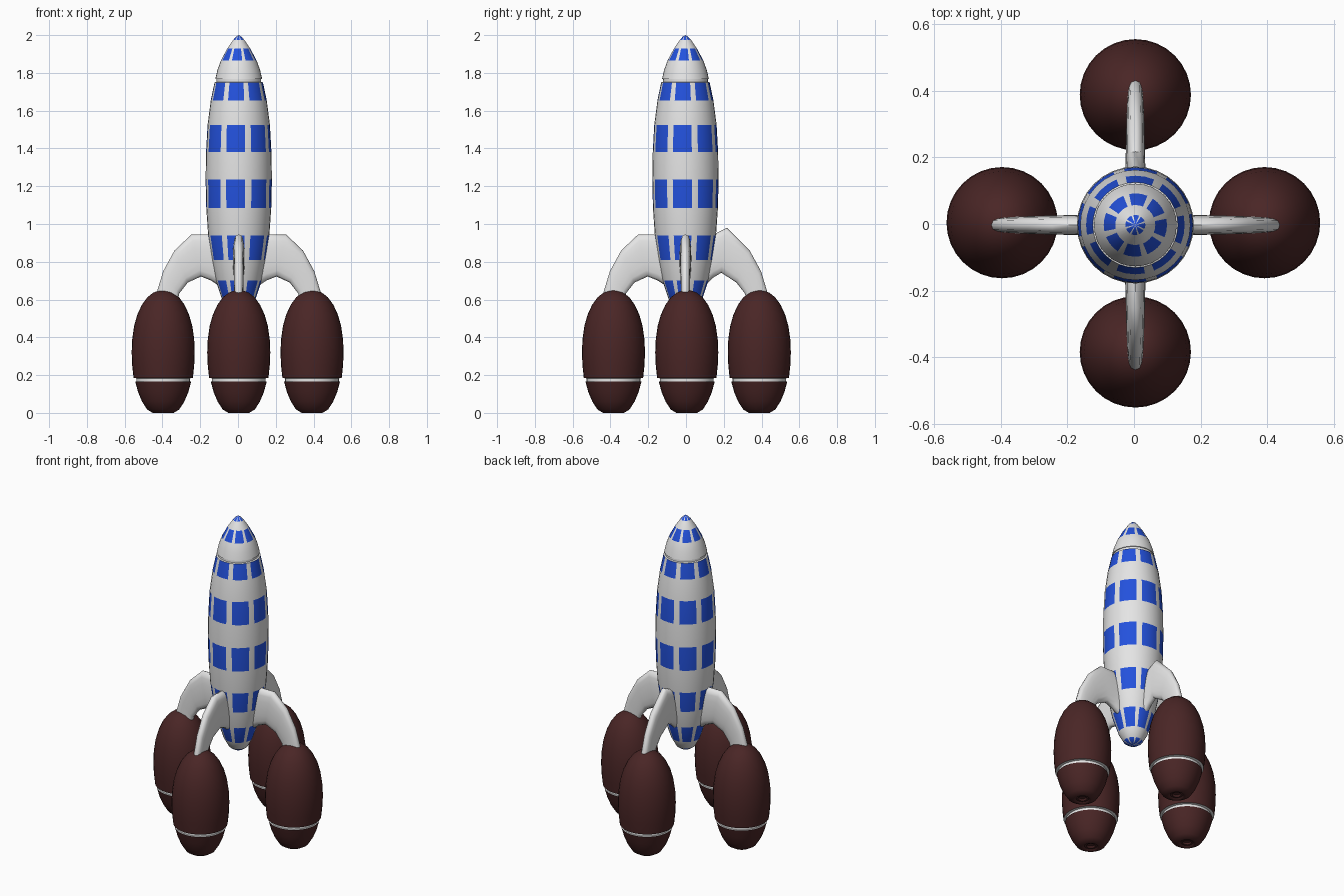
import bpy, bmesh, math

if "Cube" in bpy.data.objects:
    bpy.data.objects.remove(bpy.data.objects["Cube"])


def material(name, rgb):
    m = bpy.data.materials.new(name)
    m.diffuse_color = (*rgb, 1)
    m.use_nodes = True
    m.node_tree.nodes["Principled BSDF"].inputs["Base Color"].default_value = m.diffuse_color
    return m


WHITE = material("white", (0.78, 0.78, 0.78))
BLUE = material("blue", (0.017, 0.083, 0.72))
BROWN = material("dark brown", (0.068, 0.019, 0.019))
SEG = 32


def finish(name, bm, mats, loc, turn=0, angle=40):
    bmesh.ops.recalc_face_normals(bm, faces=bm.faces)
    me = bpy.data.meshes.new(name)
    bm.to_mesh(me)
    bm.free()
    for m in mats:
        me.materials.append(m)
    ob = bpy.data.objects.new(name, me)
    bpy.context.collection.objects.link(ob)
    ob.location = loc
    ob.rotation_euler.z = turn
    bpy.ops.object.select_all(action='DESELECT')
    ob.select_set(True)
    bpy.context.view_layer.objects.active = ob
    bpy.ops.object.shade_smooth_by_angle(angle=math.radians(angle))
    return ob


def lathe(name, profile, mats, loc, rule=lambda row, i: 0):
    """Spin (radius, z) points; rule(row, segment) picks the material."""
    bm = bmesh.new()
    rings = []
    for r, z in profile:
        if r == 0:
            rings.append([bm.verts.new((0, 0, z))] * SEG)
        else:
            rings.append([bm.verts.new((r * math.cos(math.tau * i / SEG),
                                        r * math.sin(math.tau * i / SEG), z))
                          for i in range(SEG)])
    for row, (a, b) in enumerate(zip(rings, rings[1:])):
        for i in range(SEG):
            j = (i + 1) % SEG
            vs = list(dict.fromkeys((a[i], a[j], b[j], b[i])))
            bm.faces.new(vs).material_index = rule(row, i)
    return finish(name, bm, mats, loc)


def checks(rows):
    """Blue patches three segments wide, one white segment between."""
    return lambda row, i: int(row in rows and i % 4 != 1)


CENTRE = (0.004, -0.003, 0)

# Fuselage with five bands of blue patches and a blue tail cap
body = [(0, .515), (.03, .517), (.055, .535), (.085, .59), (.121, .70), (.143, .81),
        (.162, .94), (.172, 1.085), (.1755, 1.235), (.173, 1.38), (.165, 1.525),
        (.148, 1.655), (.128, 1.75), (.119, 1.753), (.118, 1.775), (0, 1.775)]
lathe("fuselage", body, [WHITE, BLUE], CENTRE, checks({0, 1, 3, 5, 7, 9, 11}))

# Nose cone with a patch band and a striped tip
nose = [(0, 1.768), (.105, 1.768), (.124, 1.768), (.113, 1.815), (.095, 1.865),
        (.06, 1.93), (.03, 1.974), (.015, 1.991), (0, 2.0)]
lathe("nose_cone", nose, [WHITE, BLUE], CENTRE, checks({4, 6, 7}))

# Leg outline stations: (outer x, outer z, inner x, inner z, half thickness)
LEG = [(.10, .94, .10, .67, .032), (.16, .945, .145, .70, .031),
       (.25, .945, .20, .722, .029), (.34, .86, .27, .69, .027),
       (.40, .75, .315, .632, .025), (.435, .635, .325, .58, .023),
       (.44, .56, .34, .52, .022)]
LEG_RAISED = [LEG[0], (.16, .95, .145, .715, .031), (.22, .98, .19, .742, .029)] + LEG[3:]


def leg(name, stations, turn):
    bm = bmesh.new()
    n, rings = 16, []
    for ox, oz, ix, iz, t in stations:
        ring = []
        for k in range(n):
            c, s = math.cos(math.tau * k / n), math.sin(math.tau * k / n)
            f = (c + 1) / 2
            y = math.copysign(abs(s) ** 0.6, s) * t   # rounded slab section
            ring.append(bm.verts.new((ix + (ox - ix) * f, y, iz + (oz - iz) * f)))
        rings.append(ring)
    for a, b in zip(rings, rings[1:]):
        for k in range(n):
            m = (k + 1) % n
            bm.faces.new((a[k], a[m], b[m], b[k]))
    bm.faces.new(rings[0])
    bm.faces.new(rings[-1])
    finish(name, bm, [WHITE], CENTRE, turn, 50)


# Booster pods: lower cup with nozzle recess, white ring groove, long upper shell
pod = [(0, .018), (.02, .018), (.026, .008), (.036, .008), (.042, .002), (.055, 0),
       (.085, .018), (.112, .06), (.133, .11), (.148, .165), (.142, .167), (.142, .183),
       (.157, .185), (.164, .25), (.167, .32), (.164, .39), (.154, .46), (.137, .52),
       (.113, .572), (.084, .612), (.052, .637), (.024, .647), (0, .65)]

for k, side in enumerate(("right", "back", "left", "front")):
    a = k * math.pi / 2
    leg(side + "_leg", LEG_RAISED if side == "back" else LEG, a)
    x = .394 * math.cos(a) - .002 + (.006 if k % 2 else 0)
    y = .386 * math.sin(a) + (.002 if k % 2 else .004)
    lathe(side + "_pod", pod, [BROWN, WHITE], (x, y, 0),
          lambda row, i: int(row in (9, 10, 11)))
